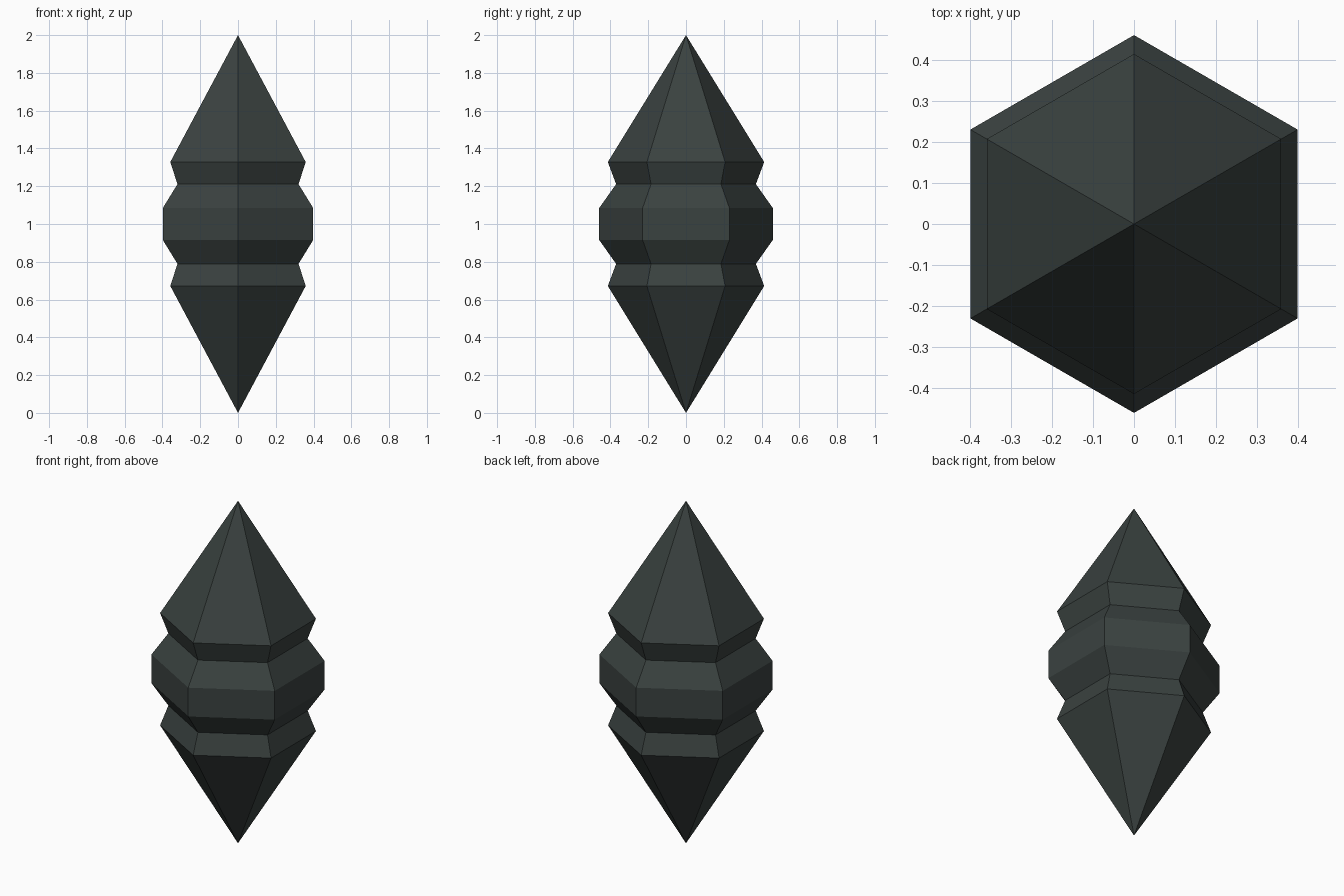
import bpy, bmesh, math

if "Cube" in bpy.data.objects:
    bpy.data.objects.remove(bpy.data.objects["Cube"])

# Dark slate material
mat = bpy.data.materials.new("dark_slate")
mat.diffuse_color = (0.042, 0.054, 0.051, 1)
mat.use_nodes = True
mat.node_tree.nodes["Principled BSDF"].inputs["Base Color"].default_value = mat.diffuse_color

# Upper half of the profile (radius, height from the middle), mirrored below
half = [(0.46, 0.084), (0.37, 0.211), (0.414, 0.328)]
rings = [(r, 1 - h) for r, h in reversed(half)] + [(r, 1 + h) for r, h in half]

# Six-sided rings with a point towards the front, closed by tips at both ends
bm = bmesh.new()
SIDES = 6
loops = []
for r, z in rings:
    angles = [math.pi / 2 + math.tau * i / SIDES for i in range(SIDES)]
    loops.append([bm.verts.new((r * math.cos(a), r * math.sin(a), z)) for a in angles])
bottom, top = bm.verts.new((0, 0, 0)), bm.verts.new((0, 0, 2))
for i in range(SIDES):
    j = (i + 1) % SIDES
    for low, high in zip(loops, loops[1:]):
        bm.faces.new((low[i], low[j], high[j], high[i]))
    bm.faces.new((bottom, loops[0][j], loops[0][i]))
    bm.faces.new((top, loops[-1][i], loops[-1][j]))
bmesh.ops.recalc_face_normals(bm, faces=bm.faces)

# Crystal body
mesh = bpy.data.meshes.new("crystal_body")
bm.to_mesh(mesh)
bm.free()
mesh.materials.append(mat)
bpy.context.collection.objects.link(bpy.data.objects.new("crystal_body", mesh))
